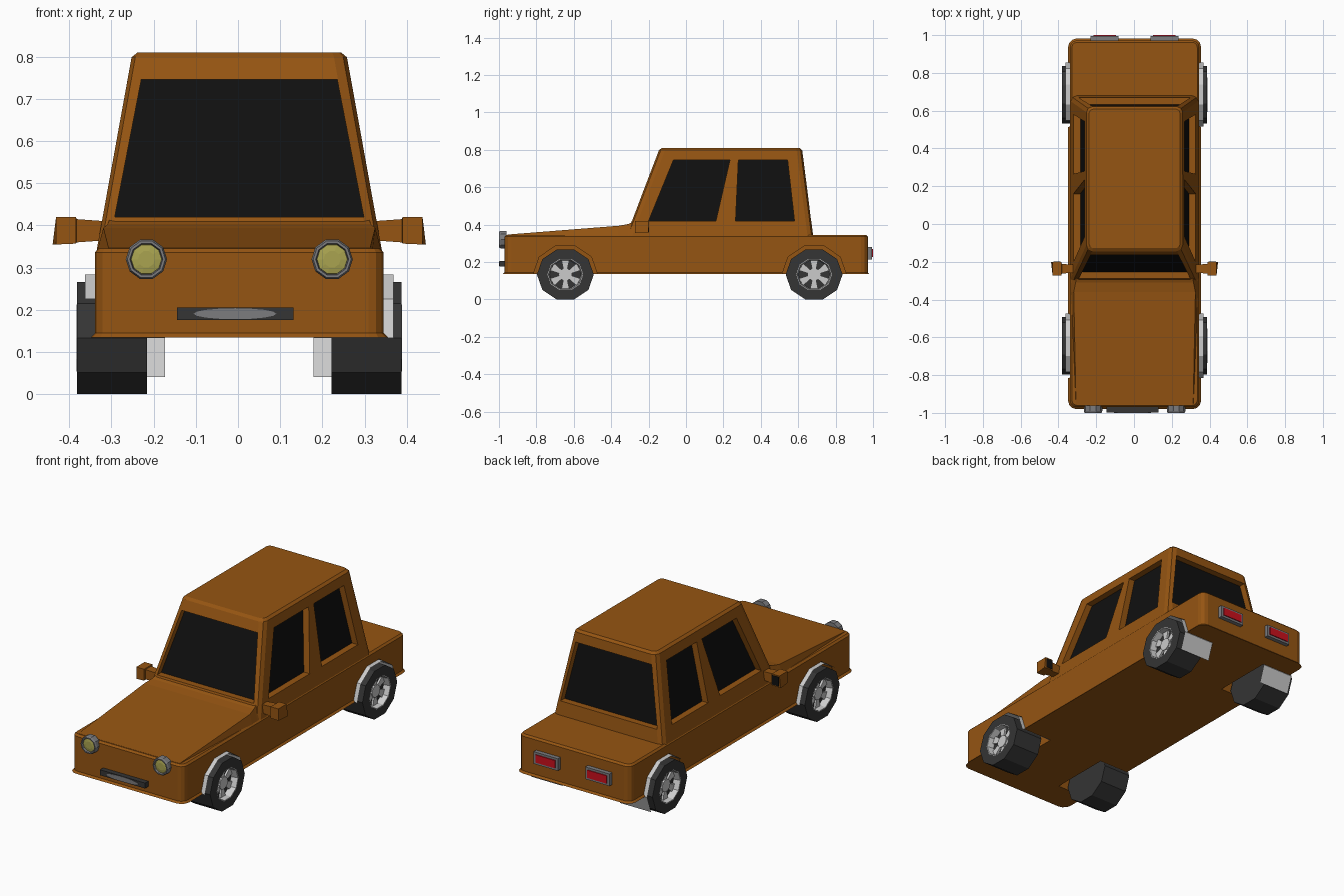
import bpy, bmesh
from math import cos, sin, pi
from mathutils import Vector

if "Cube" in bpy.data.objects:
    bpy.data.objects.remove(bpy.data.objects["Cube"])


def material(name, rgb):
    m = bpy.data.materials.new(name)
    m.diffuse_color = (*rgb, 1)
    m.use_nodes = True
    m.node_tree.nodes["Principled BSDF"].inputs["Base Color"].default_value = m.diffuse_color
    return m


PAINT = material("paint", (0.30, 0.09, 0.006))
BLACK = material("glass", (0.005, 0.005, 0.005))
RUBBER = material("rubber", (0.035, 0.035, 0.035))
STEEL = material("steel", (0.2, 0.2, 0.21))
AMBER = material("lens", (0.4, 0.37, 0.08))
RED = material("tail", (0.6, 0.005, 0.012))


def loft(bm, loops, caps=True, closed=True):
    """Skin a row of equally long point loops."""
    rows = [[bm.verts.new(p) for p in loop] for loop in loops]
    n = len(rows[0])
    for a, b in zip(rows, rows[1:]):
        for i in range(n if closed else n - 1):
            j = (i + 1) % n
            bm.faces.new((a[i], a[j], b[j], b[i]))
    if caps:
        bm.faces.new(rows[0])
        bm.faces.new(rows[-1])


def finish(name, bm, mat=None):
    bmesh.ops.recalc_face_normals(bm, faces=bm.faces)
    bmesh.ops.translate(bm, vec=(0.003, 0, 0), verts=bm.verts)
    me = bpy.data.meshes.new(name)
    bm.to_mesh(me)
    bm.free()
    ob = bpy.data.objects.new(name, me)
    bpy.context.collection.objects.link(ob)
    if mat:
        me.materials.append(mat)
    return ob


def solid(name, loops, mat=None, **kw):
    bm = bmesh.new()
    loft(bm, loops, **kw)
    return finish(name, bm, mat)


def rect(hx, y0, y1, z):
    return [(-hx, y0, z), (hx, y0, z), (hx, y1, z), (-hx, y1, z)]


def box(name, x0, x1, y0, y1, z0, z1, mat=None):
    return solid(name, [[(x0, y0, z), (x1, y0, z), (x1, y1, z), (x0, y1, z)] for z in (z0, z1)], mat)


def rounded(bm, test, width, segs):
    edges = [e for e in bm.edges if test(*[v.co for v in e.verts])]
    bmesh.ops.bevel(bm, geom=edges, offset=width, segments=segs, profile=0.5, affect='EDGES')


def cut(ob, cutters):
    for c in cutters:
        c.hide_render = True
        m = ob.modifiers.new("cut", 'BOOLEAN')
        m.operation, m.solver, m.object = 'DIFFERENCE', 'EXACT', c
    dg = bpy.context.evaluated_depsgraph_get()
    me = bpy.data.meshes.new_from_object(ob.evaluated_get(dg))
    ob.modifiers.clear()
    ob.data = me
    for c in cutters:
        bpy.data.objects.remove(c)


WZ = 0.1335
WHEELS = [(s, y) for s in (-1, 1) for y in (-0.645, 0.685)]


def ring(x, y, ry, rz, ks=range(10)):
    return [(x, y + ry * cos(k * pi / 5), WZ + rz * sin(k * pi / 5)) for k in ks]


# Lower body with wheel wells
bm = bmesh.new()
loft(bm, [rect(0.342, -0.97, 0.972, 0.135), rect(0.342, -0.97, 0.972, 0.346)])
rounded(bm, lambda a, b: abs(a.z - b.z) > 0.1, 0.036, 3)
rounded(bm, lambda a, b: abs(a.z - b.z) < 0.001, 0.01, 1)
body = finish("body", bm, PAINT)
cut(body, [solid("well_cutter", [ring(s * x, y, 0.172, 0.16) for x in (0.172, 0.5)])
           for s, y in WHEELS])

# Bonnet, rising to the windscreen
sections = [(-0.955, 0.315, 0.310, 0.347), (-0.36, 0.338, 0.322, 0.394),
            (-0.31, 0.338, 0.312, 0.403), (-0.268, 0.335, 0.305, 0.42)]
solid("bonnet", [[(-b, y, 0.335), (b, y, 0.335), (t, y, z), (-t, y, z)]
                 for y, b, t, z in sections], PAINT)


# Cabin with tapering walls
def side_x(z): return 0.338 - (z - 0.34) * 0.181
def front_y(z): return -0.32 + (z - 0.34) * 0.383
def back_y(z): return 0.68 - (z - 0.34) * 0.128


bm = bmesh.new()
loft(bm, [rect(side_x(z), front_y(z), back_y(z), z) for z in (0.34, 0.81)])
rounded(bm, lambda a, b: abs(a.z - b.z) > 0.1, 0.03, 2)
rounded(bm, lambda a, b: min(a.z, b.z) > 0.8, 0.012, 1)
cabin = finish("cabin", bm, PAINT)

# Windows: recessed openings, each with a dark pane
ZB, ZT = 0.42, 0.746
windows = []
for name, wall, inward in (("windscreen", front_y, (0, 1, 0)), ("rear_window", back_y, (0, -1, 0))):
    windows.append((name, [(x, wall(z), z) for x, z in
                           ((-0.295, ZB), (0.295, ZB), (0.232, ZT), (-0.232, ZT))], inward))
for s in (-1, 1):
    for name, ys in (("front_side_window", (-0.2, 0.16, 0.235, -0.067)),
                     ("rear_side_window", (0.265, 0.58, 0.543, 0.28))):
        windows.append((name, [(s * side_x(z), y, z) for y, z in zip(ys, (ZB, ZB, ZT, ZT))],
                        (-s, 0, 0)))
cutters = []
for name, pts, inward in windows:
    d = Vector(inward)
    cutters.append(solid("window_cutter", [[Vector(p) + d * t for p in pts] for t in (-0.06, 0.038)]))
    solid(name, [[Vector(p) + d * t for p in pts] for t in (0.036, 0.042)], BLACK)
cut(cabin, cutters)

# Wheels and arch liners
for s, y in WHEELS:
    solid("tyre", [ring(s * x, y, 0.152 * f, 0.14 * f) for x, f in
                   ((0.218, 1), (0.384, 1), (0.384, 0.62), (0.346, 0.58))], RUBBER)
    solid("rim", [ring(s * x, y, 0.152 * f, 0.14 * f) for x, f in
                  ((0.385, 0.63), (0.385, 0.6), (0.347, 0.56))], caps=False)
    bm = bmesh.new()
    loft(bm, [ring(s * x, y, 0.036, 0.034) for x in (0.34, 0.362)])
    for k in range(6):
        u = Vector((0, cos(k * pi / 3 + pi / 6), sin(k * pi / 3 + pi / 6)))
        v = Vector((0, -u.z, u.y))
        quad = [u * r + v * w for r, w in ((0.02, -0.009), (0.081, -0.022), (0.081, 0.022), (0.02, 0.009))]
        loft(bm, [[q + Vector((s * x, y, WZ)) for q in quad] for x in (0.34, 0.357)])
    finish("spokes", bm)
    ks = range(-1 if y > 0 else 0, 5 + (s > 0))
    solid("arch_liner", [ring(s * x, y, 0.17, 0.158, ks) for x in (0.176, 0.365)],
          caps=False, closed=False)

# Door mirrors: arm, flared head and dark face
for s in (-1, 1):
    stations = [(0.315, -0.258, -0.215, 0.365, 0.41), (0.385, -0.262, -0.212, 0.36, 0.415),
                (0.387, -0.272, -0.2, 0.357, 0.42), (0.434, -0.272, -0.2, 0.355, 0.42)]
    loops = [[(s * x, a, z0), (s * (x + (0.008 if x > 0.4 else 0)), b, z0), (s * x, b, z1), (s * x, a, z1)]
             for x, a, b, z0, z1 in stations]
    solid("door_mirror", loops, PAINT)
    x0, x1 = sorted((s * 0.391, s * 0.43))
    box("mirror_face", x0, x1, -0.202, -0.198, 0.362, 0.414, BLACK)


# Headlights: bezel ring with a dished lens
def disc(x, y, z, r):
    return [(x + r * cos(k * pi / 5), y, z + r * sin(k * pi / 5)) for k in range(10)]


for s in (-1, 1):
    x, z = s * 0.22, 0.32
    solid("headlight_bezel", [disc(x, y, z, r) for y, r in
                              ((-0.96, 0.049), (-0.99, 0.049), (-1.0, 0.045), (-1.0, 0.039), (-0.985, 0.036))], STEEL)
    solid("headlight_lens", [disc(x, y, z, r) for y, r in ((-0.98, 0.037), (-0.99, 0.036), (-0.993, 0.02))], AMBER)

# Tail lights: frame and red lens
for s in (-1, 1):
    x = s * 0.158
    box("tail_light_frame", x - 0.074, x + 0.074, 0.965, 0.995, 0.214, 0.281, STEEL)
    box("tail_light_lens", x - 0.06, x + 0.06, 0.99, 1.0, 0.226, 0.269, RED)

# Front grille with an oval inlay
box("grille", -0.148, 0.128, -0.998, -0.96, 0.176, 0.206, RUBBER)
solid("grille_inlay", [[(-0.01 + 0.098 * cos(k * pi / 8), y, 0.191 + 0.013 * sin(k * pi / 8))
                        for k in range(16)] for y in (-0.97, -1.0)], STEEL)
